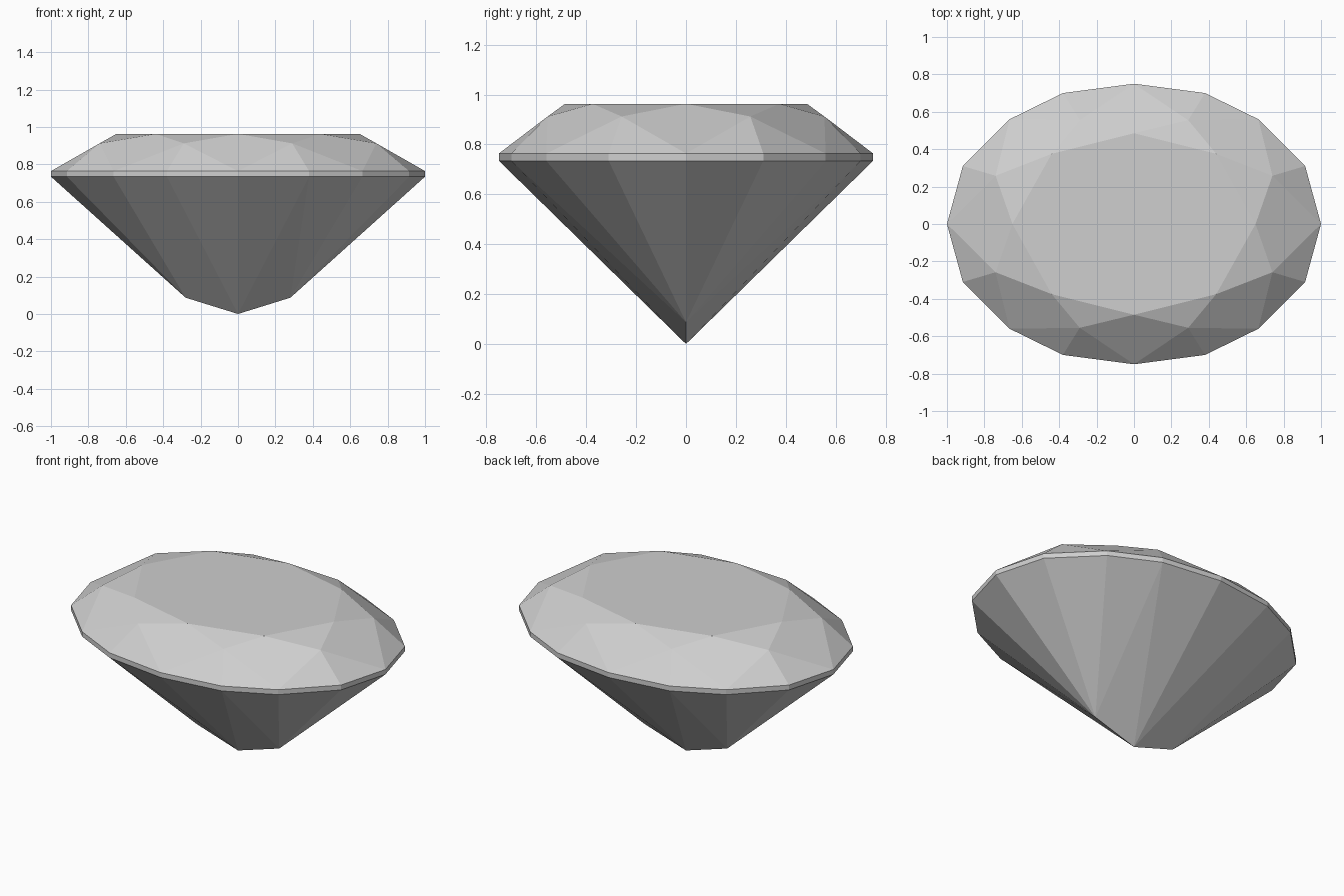
import bpy
import bmesh

default = bpy.data.objects.get("Cube")
if default:
    bpy.data.objects.remove(default, do_unlink=True)

# One flat colour for the whole stone
stone = bpy.data.materials.new("pale_grey_stone")
stone.use_nodes = True
GREY = (0.62, 0.62, 0.62, 1)
stone.diffuse_color = GREY
stone.node_tree.nodes["Principled BSDF"].inputs["Base Color"].default_value = GREY

# Heights of the horizontal levels
TABLE_Z, STAR_Z, GIRDLE_TOP, GIRDLE_BOTTOM, KEEL_Z = 0.963, 0.912, 0.764, 0.734, 0.087

bm = bmesh.new()


def ring(quadrant, z):
    """Mirror the points of one quadrant (from +x towards +y) into a full loop."""
    half = quadrant + [(-x, y) for x, y in reversed(quadrant) if x > 0]
    loop = half + [(x, -y) for x, y in reversed(half) if y > 0]
    return [bm.verts.new((x, y, z)) for x, y in loop]


OUTLINE = [(1, 0), (0.915, 0.31), (0.665, 0.56), (0.38, 0.70), (0, 0.75)]
table = ring([(0.65, 0), (0.44, 0.375), (0, 0.485)], TABLE_Z)
star = ring([(0.74, 0.258), (0.29, 0.555)], STAR_Z)
upper = ring(OUTLINE, GIRDLE_TOP)
lower = ring(OUTLINE, GIRDLE_BOTTOM)

# Crown: flat table, then star, kite and upper girdle facets
bm.faces.new(table)
for i in range(len(table)):
    g = 2 * i
    after = upper[(g + 2) % len(upper)]
    bm.faces.new((table[i], star[i], table[(i + 1) % len(table)]))
    bm.faces.new((table[i], star[i - 1], upper[g], star[i]))
    bm.faces.new((star[i], upper[g], upper[g + 1]))
    bm.faces.new((star[i], upper[g + 1], after))

# Girdle: thin upright band
for i in range(len(upper)):
    j = (i + 1) % len(upper)
    bm.faces.new((upper[i], lower[i], lower[j], upper[j]))

# Pavilion: facets fan out from the keel's two ends and its lowest point
culet = bm.verts.new((0, 0, 0))
keel_left = bm.verts.new((0.28, 0, KEEL_Z))
keel_right = bm.verts.new((-0.28, 0, KEEL_Z))


def fan(tip, first, last):
    n = len(lower)
    for i in range(first, last):
        bm.faces.new((tip, lower[(i + 1) % n], lower[i % n]))


fan(keel_left, -3, 3)
fan(culet, 3, 5)
fan(keel_right, 5, 11)
fan(culet, 11, 13)
for end, corners in ((keel_left, (3, 13)), (keel_right, (5, 11))):
    for corner in corners:
        bm.faces.new((end, culet, lower[corner]))

bmesh.ops.recalc_face_normals(bm, faces=bm.faces[:])
mesh = bpy.data.meshes.new("oval_gemstone")
bm.to_mesh(mesh)
bm.free()
mesh.materials.append(stone)
gem = bpy.data.objects.new("oval_gemstone", mesh)
bpy.context.scene.collection.objects.link(gem)
